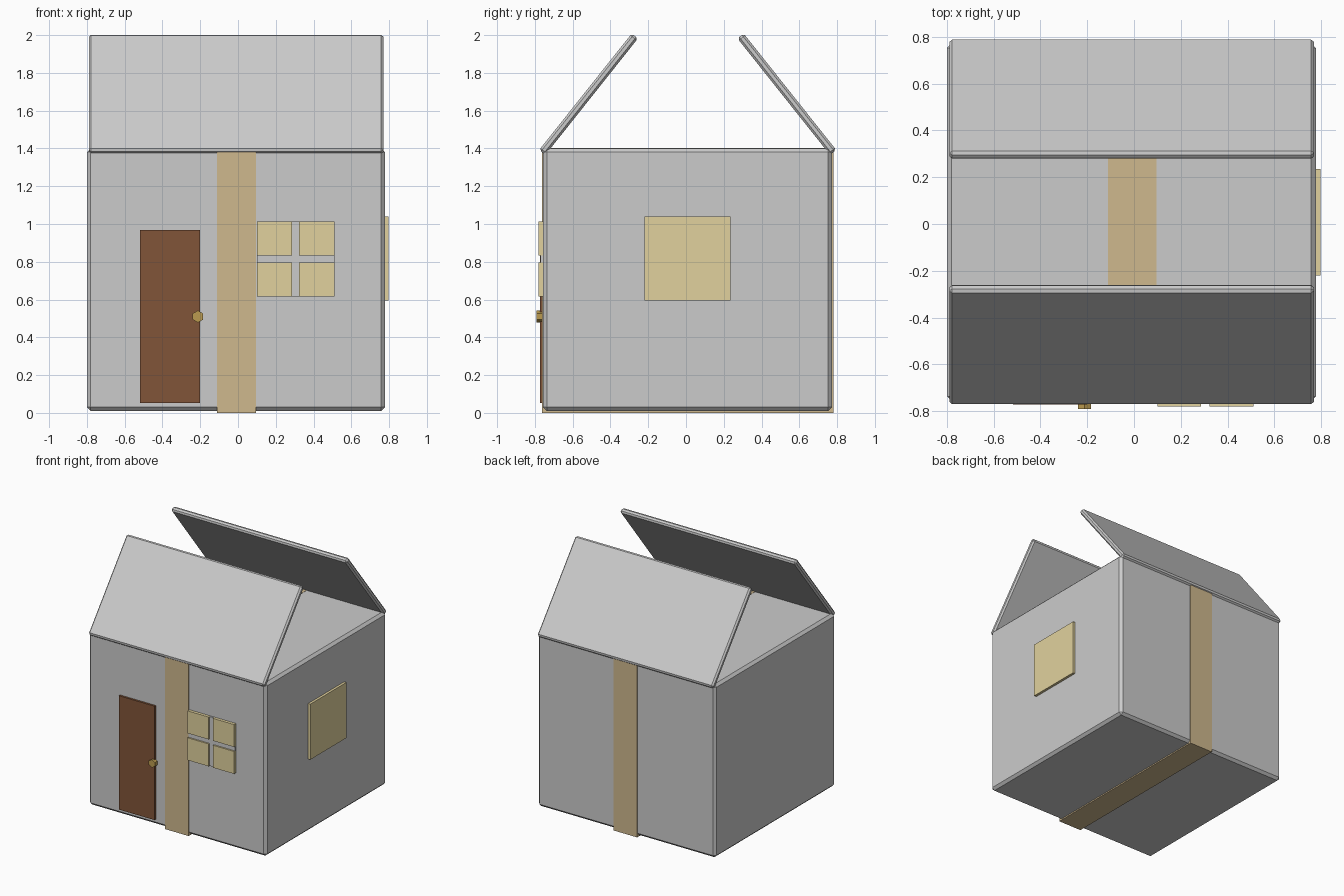
import bpy, bmesh, math
from mathutils import Matrix, Vector

if "Cube" in bpy.data.objects:
    bpy.data.objects.remove(bpy.data.objects["Cube"])


def material(name, rgb):
    m = bpy.data.materials.new(name)
    m.diffuse_color = (*rgb, 1)
    m.use_nodes = True
    m.node_tree.nodes["Principled BSDF"].inputs["Base Color"].default_value = m.diffuse_color
    return m


tan = material("tape_tan", (0.62, 0.48, 0.27))
cream = material("window_cream", (0.75, 0.64, 0.34))
brown = material("door_brown", (0.22, 0.09, 0.04))
brass = material("knob_brass", (0.50, 0.33, 0.08))


def finish(bm, name, mat=None):
    mesh = bpy.data.meshes.new(name)
    bm.to_mesh(mesh)
    bm.free()
    ob = bpy.data.objects.new(name, mesh)
    bpy.context.collection.objects.link(ob)
    if mat:
        mesh.materials.append(mat)
    return ob


def box(name, lo, hi, mat=None, chamfer=0, tilt=0):
    """Box between two corners, optionally chamfered and tilted about x."""
    lo, hi = Vector(lo), Vector(hi)
    bm = bmesh.new()
    bmesh.ops.create_cube(bm, size=1)
    bmesh.ops.scale(bm, vec=hi - lo, verts=bm.verts)
    if chamfer:
        bmesh.ops.bevel(bm, geom=bm.edges[:], offset=chamfer, segments=1,
                        profile=0.5, affect='EDGES')
    bm.transform(Matrix.Translation((lo + hi) / 2) @ Matrix.Rotation(tilt, 4, 'X'))
    return finish(bm, name, mat)


# Carton body
box("carton_body", (-0.80, -0.757, 0.01), (0.778, 0.773, 1.40), chamfer=0.02)

# Two opened flaps forming the roof
L, T = 0.788, 0.042
for name, y, sign in (("front_flap", -0.516, 1), ("back_flap", 0.534, -1)):
    box(name, (-0.79, y - L / 2, 1.687 - T / 2), (0.77, y + L / 2, 1.687 + T / 2),
        chamfer=0.012, tilt=sign * math.atan2(0.78, 0.62))

# Tape band wrapped around the body
box("tape_band", (-0.112, -0.763, 0.0), (0.096, 0.78, 1.402), tan)

# Door and hexagonal knob
box("door", (-0.518, -0.773, 0.053), (-0.20, -0.74, 0.967), brown)
bm = bmesh.new()
bmesh.ops.create_cone(bm, cap_ends=True, segments=6, radius1=0.032, radius2=0.032, depth=0.03)
bm.transform(Matrix.Translation((-0.212, -0.776, 0.51)) @ Matrix.Rotation(math.pi / 2, 4, 'X'))
finish(bm, "door_knob", brass)

# Front window: four panes with recessed grey cross bars
for i, (x0, x1) in enumerate(((0.10, 0.287), (0.323, 0.512))):
    for j, (z0, z1) in enumerate(((0.617, 0.797), (0.833, 1.013))):
        box(f"window_pane_{i}{j}", (x0, -0.781, z0), (x1, -0.74, z1), cream)
box("window_bar_vertical", (0.287, -0.77, 0.617), (0.323, -0.74, 1.013))
box("window_bar_horizontal", (0.10, -0.769, 0.797), (0.512, -0.74, 0.833))

# Side window
box("side_window", (0.76, -0.221, 0.594), (0.798, 0.235, 1.04), cream)
